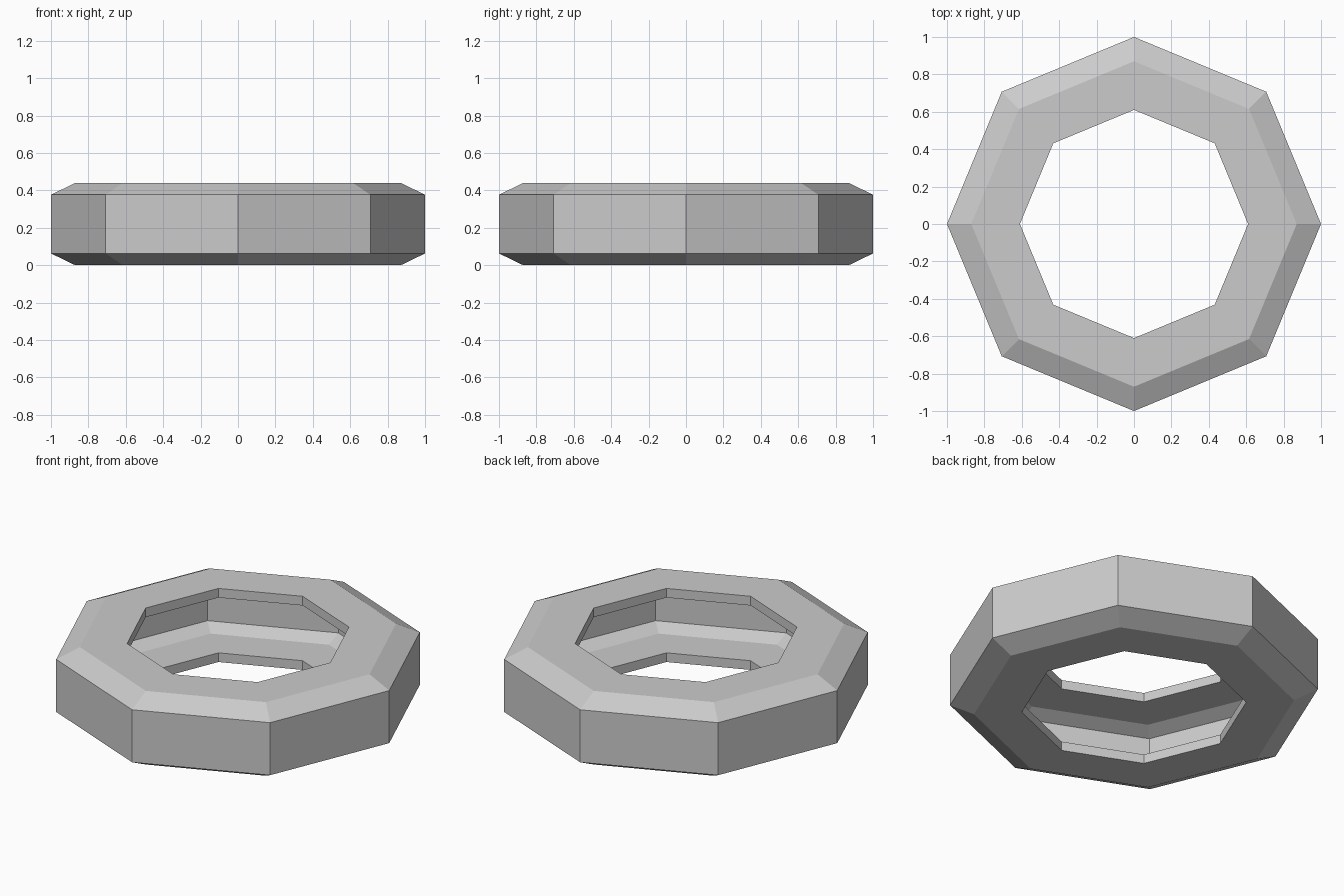
import bpy
import math

if "Cube" in bpy.data.objects:
    bpy.data.objects.remove(bpy.data.objects["Cube"])

SIDES = 8
HEIGHT = 0.44

# Lower half of the hollow ring section (radius, z), from inner lip out and back
outer = [(0.61, 0.0), (0.87, 0.0), (1.0, 0.063)]
inner = [(0.948, 0.092), (0.86, 0.055), (0.61, 0.055)]


def flip(points):
    return [(r, HEIGHT - z) for r, z in reversed(points)]


# Closed C-shaped section, open toward the hole
profile = outer + flip(outer) + flip(inner) + inner

# Revolve the section into an eight-sided ring
n = len(profile)
verts = []
for s in range(SIDES):
    a = 2 * math.pi * s / SIDES
    verts += [(r * math.cos(a), r * math.sin(a), z) for r, z in profile]

faces = []
for s in range(SIDES):
    t = (s + 1) % SIDES
    for i in range(n):
        j = (i + 1) % n
        faces.append((s * n + i, t * n + i, t * n + j, s * n + j))

mesh = bpy.data.meshes.new("tyre")
mesh.from_pydata(verts, [], faces)
mesh.update()
tyre = bpy.data.objects.new("tyre", mesh)
bpy.context.collection.objects.link(tyre)
